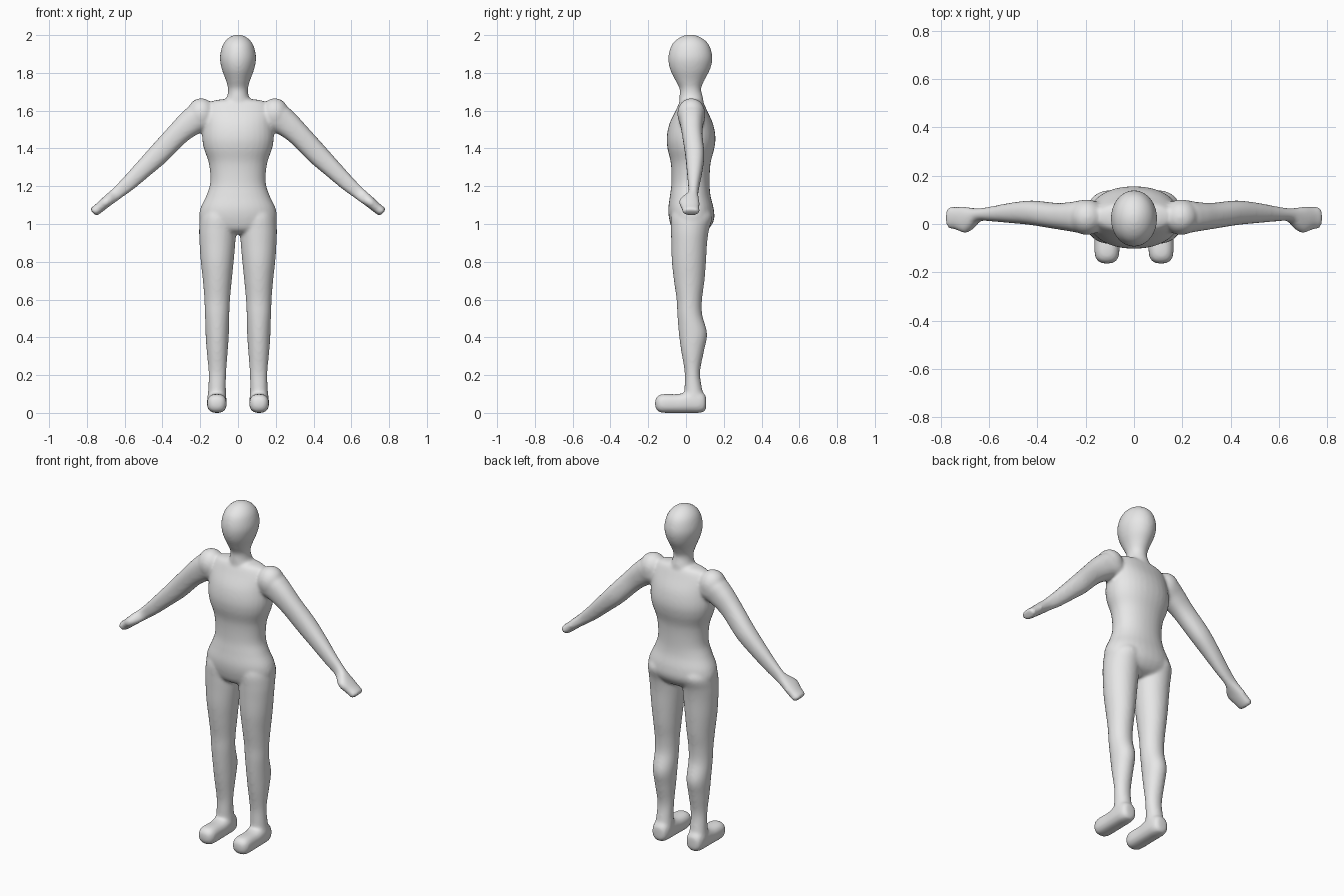
import bpy, bmesh, math
from mathutils import Vector

SIDES = 32
STEPS = 5
bm = bmesh.new()


def spline(p0, p1, p2, p3, t):
    return 0.5 * (2 * p1 + (p2 - p0) * t + (2 * p0 - 5 * p1 + 4 * p2 - p3) * t * t
                  + (3 * p1 - p0 - 3 * p2 + p3) * t ** 3)


def loft(sections, u, v, power=2.0):
    """Closed tube through (x, y, z, half_u, half_v) sections, smoothed along its length."""
    pts = [Vector(s) for s in sections]
    pts = [pts[0]] + pts + [pts[-1]]
    rows = []
    for i in range(1, len(pts) - 2):
        rows += [spline(*pts[i - 1:i + 3], k / STEPS) for k in range(STEPS)]
    rows.append(pts[-1])
    u, v = Vector(u).normalized(), Vector(v).normalized()
    rings = []
    for r in rows:
        ring = []
        for k in range(SIDES):
            a = 2 * math.pi * k / SIDES
            c, s = math.cos(a), math.sin(a)
            c = math.copysign(abs(c) ** (2 / power), c)
            s = math.copysign(abs(s) ** (2 / power), s)
            ring.append(bm.verts.new(Vector(r[:3]) + u * c * max(r[3], .002)
                                     + v * s * max(r[4], .002)))
        rings.append(ring)
    for a, b in zip(rings, rings[1:]):
        for k in range(SIDES):
            j = (k + 1) % SIDES
            bm.faces.new((a[k], a[j], b[j], b[k]))
    bm.faces.new(rings[0])
    bm.faces.new(rings[-1])


def upright(rows, x=0.0, power=2.0):
    """Vertical loft from (z, x_offset, half_width, y_front, y_back) rows."""
    loft([(x + o, (f + b) / 2, z, w, (b - f) / 2) for z, o, w, f, b in rows],
         (1, 0, 0), (0, 1, 0), power)


# Head and neck
upright([(2.003, 0, .004, .015, .03), (1.996, 0, .032, -.015, .06),
         (1.975, 0, .062, -.052, .098), (1.94, 0, .084, -.08, .126),
         (1.88, 0, .096, -.094, .14), (1.82, 0, .086, -.085, .128),
         (1.76, 0, .064, -.056, .097), (1.715, 0, .053, -.034, .08),
         (1.67, 0, .06, -.035, .09), (1.63, 0, .09, -.035, .095),
         (1.58, 0, .1, -.03, .1)])

# Torso and hips
upright([(1.66, 0, .09, -.01, .07), (1.645, 0, .15, -.032, .09),
         (1.6, 0, .182, -.055, .112), (1.53, 0, .186, -.088, .143),
         (1.46, 0, .19, -.102, .156), (1.4, 0, .181, -.098, .15),
         (1.32, 0, .154, -.08, .13), (1.22, 0, .147, -.077, .125),
         (1.15, 0, .168, -.085, .13), (1.08, 0, .2, -.094, .147),
         (1.02, 0, .204, -.088, .148), (.97, 0, .165, -.07, .115),
         (.945, 0, .09, -.03, .06)], power=2.15)

for s in (1, -1):
    # Leg
    upright([(z, s * (a + b) / 2, (b - a) / 2, f, k) for z, a, b, f, k in (
        (1.1, .03, .17, -.06, .11), (1.04, .012, .2, -.08, .14),
        (.97, .011, .206, -.08, .122), (.9, .014, .204, -.078, .112),
        (.8, .023, .197, -.075, .106), (.7, .033, .186, -.064, .098),
        (.6, .042, .178, -.05, .085), (.52, .046, .175, -.046, .086),
        (.42, .048, .172, -.038, .112), (.33, .054, .166, -.026, .096),
        (.22, .062, .156, -.008, .075), (.14, .064, .157, -.008, .083),
        (.06, .062, .162, -.01, .1), (.02, .075, .15, .0, .09))])
    # Foot
    loft([(s * .112, y, (lo + hi) / 2, w, (hi - lo) / 2) for y, lo, hi, w in (
        (.107, .03, .08, .02), (.098, .008, .1, .04), (.07, 0, .115, .05),
        (.02, 0, .115, .052), (-.04, 0, .1, .051), (-.11, 0, .1, .052),
        (-.14, .004, .095, .047), (-.157, .018, .082, .033),
        (-.164, .04, .06, .012))], (1, 0, 0), (0, 0, 1), 2.5)
    # Shoulder
    loft([(s * .195, .028, 1.583 + .083 * math.cos(t), .074 * math.sin(t),
           .074 * math.sin(t)) for t in [math.pi * i / 8 for i in range(9)]],
         (1, 0, 0), (0, 1, 0))
    # Arm and mitten hand, with width across the slope and front-to-back depth
    loft([(s * x, y, z, w, d) for x, y, z, w, d in (
        (.13, .03, 1.6, .045, .05), (.19, .03, 1.57, .08, .07),
        (.25, .03, 1.535, .072, .062), (.32, .033, 1.475, .061, .054),
        (.42, .046, 1.37, .057, .051), (.5, .046, 1.292, .049, .043),
        (.58, .042, 1.215, .041, .032), (.64, .038, 1.163, .034, .027),
        (.675, .022, 1.135, .031, .046), (.7, .017, 1.115, .029, .055),
        (.735, .024, 1.085, .027, .048), (.76, .026, 1.066, .026, .046),
        (.768, .026, 1.06, .018, .038))], (s, 0, 1.05), (0, 1, 0), 2.3)

# One continuous skin over all the parts
bmesh.ops.recalc_face_normals(bm, faces=bm.faces)
mesh = bpy.data.meshes.new("body")
bm.to_mesh(mesh)
bm.free()
body = bpy.data.objects.new("body", mesh)
bpy.context.collection.objects.link(body)

grey = bpy.data.materials.new("light grey")
grey.diffuse_color = (0.8, 0.8, 0.8, 1)
mesh.materials.append(grey)

skin = body.modifiers.new("skin", 'REMESH')
skin.mode = 'VOXEL'
skin.voxel_size = 0.008
skin.use_smooth_shade = True
blend = body.modifiers.new("blend", 'SMOOTH')
blend.factor = 0.5
blend.iterations = 10
